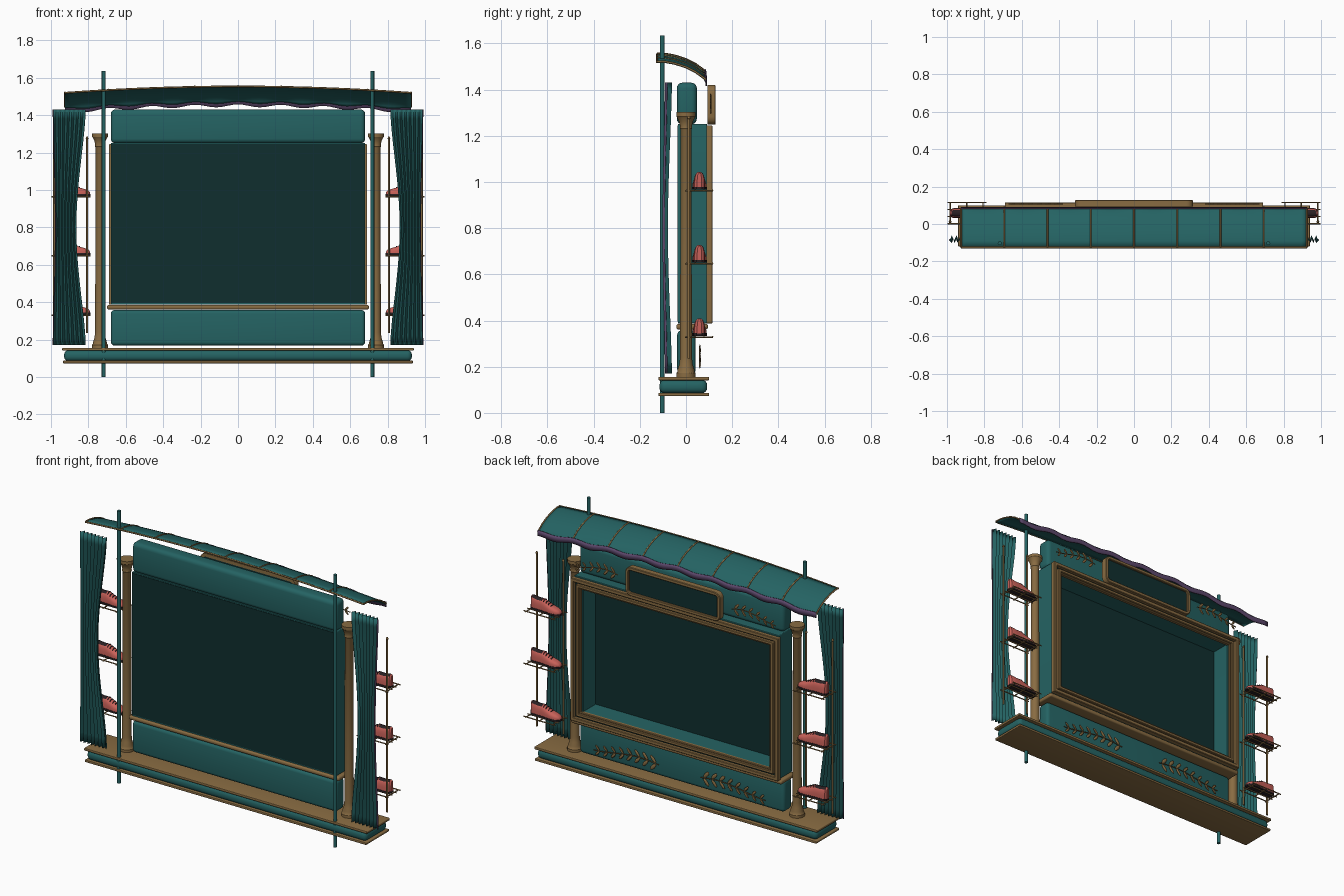
import bpy, bmesh, math
from mathutils import Matrix, Vector

if "Cube" in bpy.data.objects:
    bpy.data.objects.remove(bpy.data.objects["Cube"])

def mat(name, c):
    m = bpy.data.materials.new(name)
    m.diffuse_color = (*c, 1)
    m.use_nodes = True
    m.node_tree.nodes["Principled BSDF"].inputs["Base Color"].default_value = m.diffuse_color
    return m

TEAL = mat("teal", (.018, .125, .125))
DARK = mat("dark teal", (.005, .028, .028))
GOLD = mat("gold", (.25, .15, .055))
PINK = mat("coral shoe", (.58, .12, .10))
PURPLE = mat("purple trim", (.11, .065, .15))
SOLE = mat("dark sole", (.022, .014, .016))

def finish(name, bm, mats, smooth=True):
    bmesh.ops.recalc_face_normals(bm, faces=bm.faces)
    me = bpy.data.meshes.new(name)
    bm.to_mesh(me); bm.free()
    ob = bpy.data.objects.new(name, me)
    bpy.context.collection.objects.link(ob)
    for m in (mats if isinstance(mats, list) else [mats]):
        me.materials.append(m)
    if smooth:
        bpy.ops.object.select_all(action='DESELECT')
        bpy.context.view_layer.objects.active = ob
        ob.select_set(True)
        bpy.ops.object.shade_smooth_by_angle(angle=math.radians(35))
    return ob

def box(name, x0, x1, y0, y1, z0, z1, m, bevel=0):
    bm = bmesh.new()
    M = Matrix.Translation(((x0+x1)/2, (y0+y1)/2, (z0+z1)/2)) @ Matrix.Diagonal((abs(x1-x0), y1-y0, z1-z0, 1))
    bmesh.ops.create_cube(bm, size=1, matrix=M)
    if bevel:
        bmesh.ops.bevel(bm, geom=bm.edges[:], offset=bevel, segments=4, profile=.5, affect='EDGES')
    return finish(name, bm, m)

def loft(name, rows, m, closed=True, caps=True, wrap=False, index=None, thick=0):
    """Skin rows of points; closed joins each row, wrap joins last row to first."""
    bm = bmesh.new()
    vs = [[bm.verts.new(p) for p in r] for r in rows]
    n = len(rows[0])
    for i in range(len(rows) - (not wrap)):
        a, b = vs[i], vs[(i+1) % len(rows)]
        for j in range(n - (not closed)):
            f = bm.faces.new((a[j], a[(j+1) % n], b[(j+1) % n], b[j]))
            if index:
                f.material_index = index(i, j)
    if caps and closed and not wrap:
        bm.faces.new(vs[0]); bm.faces.new(vs[-1])
    ob = finish(name, bm, m)
    if thick:
        md = ob.modifiers.new("thickness", 'SOLIDIFY')
        md.thickness, md.offset = thick, 0
    return ob

def lathe(name, x, y, prof, m, n=24):
    return loft(name, [[(x+r*math.cos(2*math.pi*k/n), y+r*math.sin(2*math.pi*k/n), z) for k in range(n)]
                       for r, z in prof], m)

def tube(name, pts, r, m):
    cu = bpy.data.curves.new(name, 'CURVE')
    cu.dimensions, cu.bevel_depth, cu.bevel_resolution, cu.use_fill_caps = '3D', r, 2, True
    sp = cu.splines.new('POLY')
    sp.points.add(len(pts)-1)
    for p, q in zip(sp.points, pts):
        p.co = (*q, 1)
    cu.materials.append(m)
    ob = bpy.data.objects.new(name, cu)
    bpy.context.collection.objects.link(ob)

def rrect(hx, z0, z1, y, r):
    out = []
    for cx, cz, a0 in ((hx-r, z1-r, 0), (r-hx, z1-r, 90), (r-hx, z0+r, 180), (hx-r, z0+r, 270)):
        for k in range(6):
            a = math.radians(a0 + k*18)
            out.append((cx+r*math.cos(a), y, cz+r*math.sin(a)))
    return out

def frame(name, hx, z0, z1, w, y0, y1, m, r=.004):
    ri = max(r-w, .002)
    c = .003
    loft(name, [rrect(hx, z0, z1, y0, r), rrect(hx, z0, z1, y1-c, r), rrect(hx-c, z0+c, z1-c, y1, r),
                rrect(hx-w+c, z0+w-c, z1-w+c, y1, ri), rrect(hx-w, z0+w, z1-w, y1-c, ri),
                rrect(hx-w, z0+w, z1-w, y0, ri)], m, wrap=True)

# Stepped base
box("base_bottom_slab", -.935, .935, -.12, .1, .073, .087, GOLD, .004)
box("base_body", -.93, .93, -.115, .092, .085, .143, TEAL, .024)
box("base_top_slab", -.94, .94, -.12, .1, .141, .156, GOLD, .004)

# Cabinet: lower and upper panels, ledge, hollow display box
box("lower_panel", -.68, .68, -.038, .042, .168, .358, TEAL, .02)
box("upper_panel", -.68, .68, -.04, .047, 1.25, 1.43, TEAL, .024)
box("ledge", -.7, .7, -.042, .095, .361, .386, GOLD, .01)
frame("display_box", .68, .388, 1.252, .06, -.034, .092, TEAL)
box("display_back", -.675, .675, -.037, -.028, .395, 1.245, DARK)
frame("outer_frame", .69, .388, 1.245, .022, .088, .115, GOLD)
frame("frame_gap", .668, .408, 1.225, .014, .088, .097, DARK)
frame("inner_frame", .655, .421, 1.212, .018, .088, .112, GOLD)
frame("frame_lip", .637, .438, 1.195, .010, .085, .104, GOLD)

# Header sign
frame("sign_frame", .315, 1.248, 1.42, .02, .093, .128, GOLD, .035)
loft("sign_plate", [rrect(.3, 1.263, 1.405, .095, .022), rrect(.3, 1.263, 1.405, .116, .022)], DARK)

# Leafy ornaments
def vine(name, s, xa, xb, z, y, n, ln):
    pt = lambda t: Vector((s*(xa+(xb-xa)*t), y, z + .018*math.sin(t*math.pi*1.3+.4) - .012))
    tube(name+"_stem", [pt(k/16) for k in range(17)], .003, GOLD)
    bm = bmesh.new()
    for k in range(n):
        for d in (1, -1):
            ang = s*math.radians(90 - d*48)
            l = ln*(1 - .35*k/n)
            M = (Matrix.Translation(pt((k+.3)/n)) @ Matrix.Rotation(ang, 4, 'Y')
                 @ Matrix.Translation((0, 0, l*.55)) @ Matrix.Diagonal((l*.2, .004, l*.5, 1)))
            bmesh.ops.create_uvsphere(bm, u_segments=8, v_segments=6, radius=1, matrix=M)
    finish(name+"_leaves", bm, GOLD)

# Arched canopy: profile in y/z, dropping towards both ends, with scalloped hem
prof = [(-.125, 1.553), (-.09, 1.552), (-.05, 1.545), (0, 1.529), (.04, 1.509), (.07, 1.487)]
drop = lambda x: -.034*(x/.925)**2
NX = 64
xs = [-.925 + 1.85*i/NX for i in range(NX+1)]
def wave(x):
    return .006*math.cos(2*math.pi*x/.231)
roof = [[(x, y, z+drop(x)) for y, z in prof] +
        [(x, .078, 1.478+drop(x)+wave(x)*.6), (x, .084, 1.468+drop(x)+wave(x))] for x in xs]
loft("canopy", roof, TEAL, closed=False, thick=.006)
loft("canopy_hem", [[(x, .083, 1.482+drop(x)+wave(x)), (x, .086, 1.47+drop(x)+wave(x)),
     (x, .087, 1.45+drop(x)+wave(x)*1.3)] for x in xs], PURPLE, closed=False, thick=.006)
for i in range(0, NX+1, 8):
    tube("canopy_rib", [(p[0], p[1], p[2]+.003) for p in roof[i]], .0045, GOLD)
tube("canopy_rear_edge", [r[0] for r in roof], .005, GOLD)

# One shoe, toe pointing to the centre
def shoe(s, z):
    # x, half width, height of upper
    sec = [(.790, .008, .016), (.797, .019, .027), (.815, .028, .036), (.845, .031, .044), (.875, .028, .058),
           (.905, .025, .071), (.935, .025, .070), (.962, .025, .074), (.976, .021, .076), (.984, .010, .072)]
    yc, n = .058, 14
    rows = []
    for x, w, h in sec:
        row = []
        for k in range(n):
            a = math.pi*k/(n-1)
            c = math.cos(a)
            row.append((s*x, yc + w*math.copysign(abs(c)**.7, c), z+.01+(h-.01)*abs(math.sin(a))**.75))
        rows.append(row)
    # the opening is the dark top of the ankle
    loft("shoe_upper", rows, [PINK, SOLE], index=lambda i, j: int(5 <= i <= 7 and 4 <= j <= 8))
    ring = lambda zz, g: ([(s*(x-g*(x < .8)), yc+w+g, zz) for x, w, h in sec] +
                          [(s*(x-g*(x < .8)), yc-w-g, zz) for x, w, h in reversed(sec)])
    loft("shoe_sole", [ring(z, .002), ring(z+.011, .002)], SOLE)
    for x, h in ((.848, .047), (.864, .055), (.880, .062), (.896, .069)):
        tube("shoe_lace", [(s*x, yc-.017, z+h-.009), (s*x, yc-.008, z+h), (s*x, yc+.008, z+h), (s*x, yc+.017, z+h-.009)],
             .0025, SOLE)

# Pleated curtain, gathered in the middle
def curtain(s):
    rows, n = [], 14
    for i in range(25):
        t = i/24
        z = .17 + 1.26*t
        g = abs(math.sin(math.pi*t))**1.5
        xi, xo = .816 + .05*g, .986 - .012*g
        row = []
        for k in range(n+1):
            off = .013 if k % 2 else -.013
            row.append((s*(xi+(xo-xi)*k/n), -.076-.014*g+off*(1-.25*g), z))
        row.append((s*(xo+.003), row[-1][1]+.008, z))
        rows.append(row)
    loft("curtain", rows, [TEAL, PURPLE], closed=False, thick=.004, index=lambda i, j: int(j == n))

for s in (1, -1):
    lathe("support_pole", s*.718, -.103, [(.0105, 0), (.0105, 1.635)], TEAL, 16)
    # Turned column
    lathe("column", s*.738, 0, [(.042, .155), (.042, .172), (.037, .178), (.036, .19), (.029, .21), (.026, .24),
          (.023, 1.225), (.027, 1.232), (.025, 1.24), (.03, 1.262), (.039, 1.28), (.042, 1.284), (.042, 1.302)], GOLD)
    vine("lower_vine", s, .14, .57, .25, .06, 8, .055)
    vine("upper_vine", s, .38, .67, 1.345, .107, 6, .045)
    curtain(s)
    # Shoe rack: two uprights with three wire shelves
    for x in (.807, .983):
        lathe("rack_upright", s*x, .012, [(.0055, .235), (.0055, 1.272), (.008, 1.275), (.004, 1.285)], GOLD, 12)
    for z in (.33, .648, .964):
        for y in (.002, .04, .078, .115):
            tube("rack_rail", [(s*.788, y, z), (s*.998, y, z)], .0035, GOLD)
        for x in (.807, .895, .983):
            tube("rack_rung", [(s*x, -.004, z-.002), (s*x, .118, z-.002)], .0035, GOLD)
        shoe(s, z+.004)
